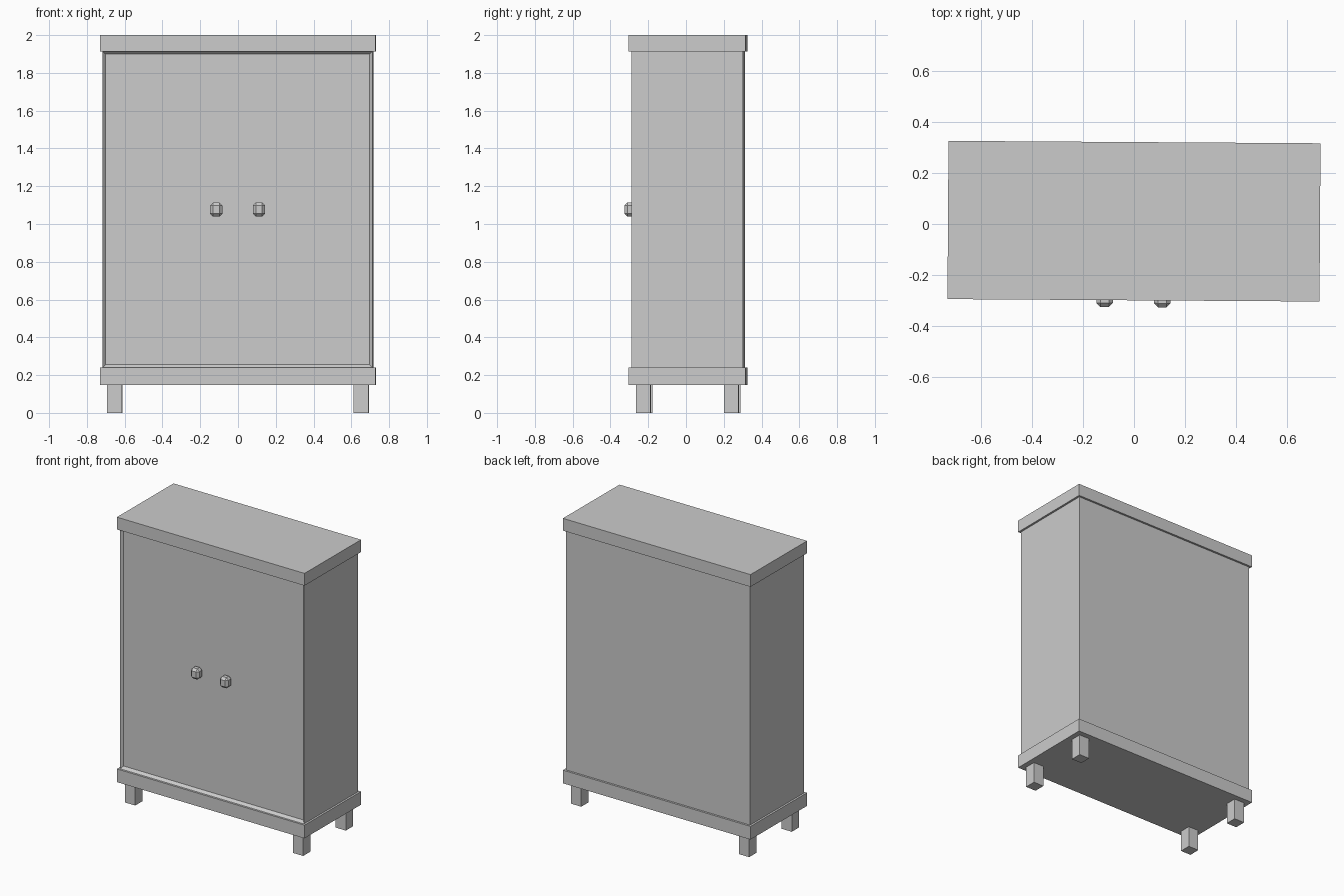
import bpy, bmesh
from mathutils import Matrix, Vector

if "Cube" in bpy.data.objects:
    bpy.data.objects.remove(bpy.data.objects["Cube"])

# Whole cabinet sits turned by a hair about z and slightly behind the origin
PLACE = Matrix.Translation((0, 0.011, 0)) @ Matrix.Rotation(-0.0065, 4, 'Z')


def box(name, center, size, edit=None):
    bm = bmesh.new()
    bmesh.ops.create_cube(bm, size=1.0)
    bmesh.ops.scale(bm, vec=Vector(size), verts=bm.verts)
    bmesh.ops.translate(bm, vec=Vector(center), verts=bm.verts)
    if edit:
        edit(bm)
    bm.transform(PLACE)
    bm.normal_update()
    mesh = bpy.data.meshes.new(name)
    bm.to_mesh(mesh)
    bm.free()
    obj = bpy.data.objects.new(name, mesh)
    bpy.context.collection.objects.link(obj)
    return obj


def recess_front(bm):
    # Inset the front face and push it in to form the framed door panel
    bm.normal_update()
    front = min(bm.faces, key=lambda f: f.normal.y)
    bmesh.ops.inset_region(bm, faces=[front], thickness=0.023)
    bmesh.ops.translate(bm, vec=Vector((0, 0.018, 0)), verts=front.verts)


def chamfer(bm):
    bmesh.ops.bevel(bm, geom=bm.edges[:], offset=0.016, segments=1,
                    affect='EDGES', profile=0.5)


# Carcass with recessed door front
box("cabinet_body", (0, 0, 1.077), (1.43, 0.592, 1.676), recess_front)

# Top and base slabs
box("top_slab", (0, 0, 1.957), (1.458, 0.62, 0.086))
box("base_slab", (0, 0, 0.193), (1.458, 0.62, 0.092))

# Four square legs
for sx, side in ((-1, "left"), (1, "right")):
    for sy, end in ((-1, "front"), (1, "back")):
        box(f"{end}_{side}_leg", (sx * 0.653, sy * 0.233, 0.0745),
            (0.079, 0.079, 0.149))

# Faceted door knobs
for sx, side in ((-1, "left"), (1, "right")):
    box(f"{side}_knob", (sx * 0.113, -0.307, 1.076), (0.065, 0.06, 0.075), chamfer)
